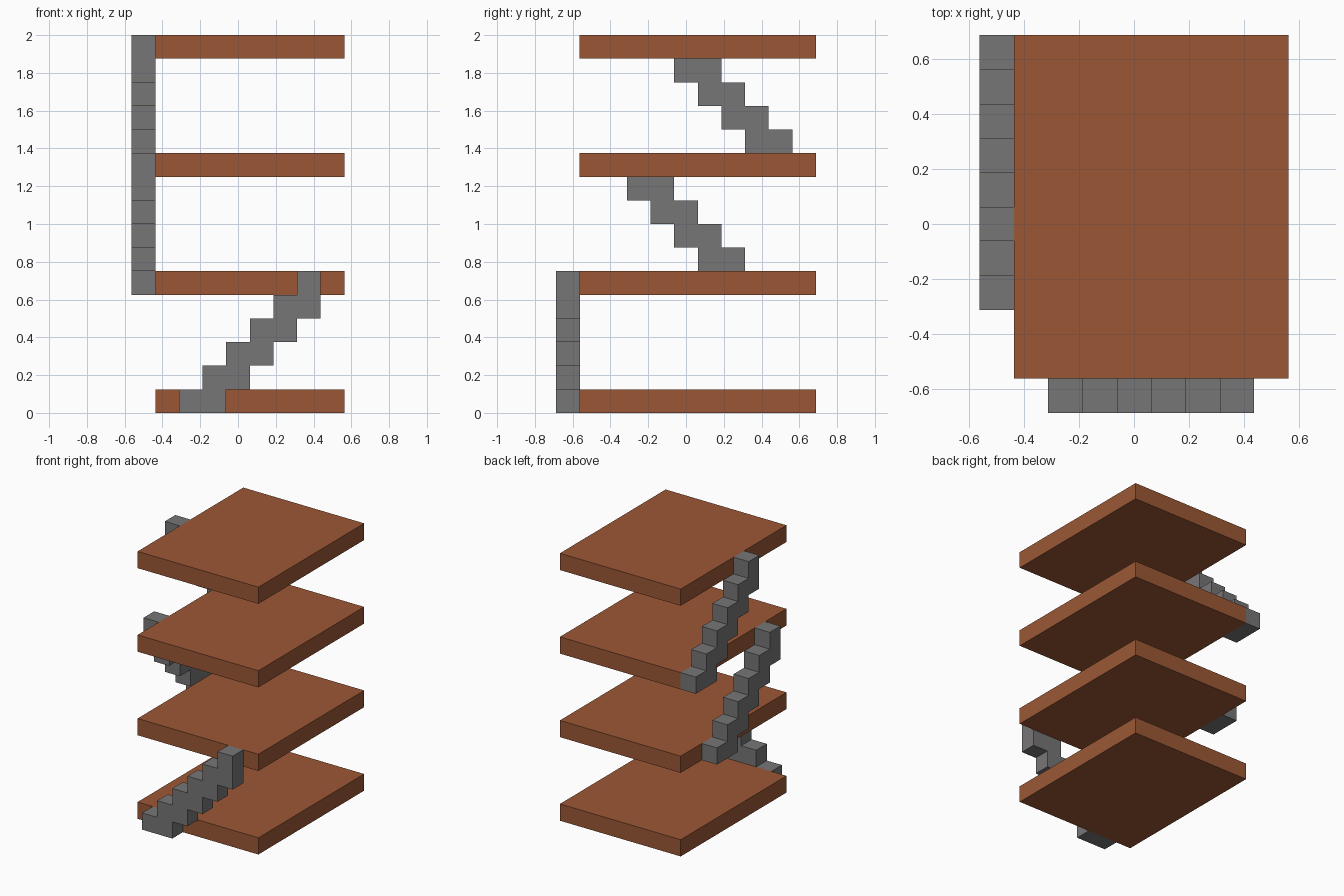
import bpy
import bmesh
from mathutils import Vector

cube = bpy.data.objects.get("Cube")
if cube:
    bpy.data.objects.remove(cube, do_unlink=True)

U = 0.125      # one block
STEPS = 6      # rises in each stair


def material(name, rgb):
    mat = bpy.data.materials.new(name)
    mat.use_nodes = True
    colour = (*rgb, 1.0)
    mat.diffuse_color = colour
    mat.node_tree.nodes["Principled BSDF"].inputs["Base Color"].default_value = colour
    return mat


brown = material("brown_clay", (0.33, 0.097, 0.036))
grey = material("grey_stone", (0.187, 0.182, 0.182))


def prism(name, outline, sweep, mat):
    """Extrude a flat outline along a vector into a solid object."""
    bm = bmesh.new()
    face = bm.faces.new([bm.verts.new(p) for p in outline])
    result = bmesh.ops.extrude_face_region(bm, geom=[face])
    moved = [g for g in result["geom"] if isinstance(g, bmesh.types.BMVert)]
    bmesh.ops.translate(bm, verts=moved, vec=sweep)
    bmesh.ops.recalc_face_normals(bm, faces=bm.faces)
    mesh = bpy.data.meshes.new(name)
    bm.to_mesh(mesh)
    bm.free()
    mesh.materials.append(mat)
    obj = bpy.data.objects.new(name, mesh)
    bpy.context.collection.objects.link(obj)
    return obj


def stair(name, start, run, sweep):
    """Stepped profile with a stepped underside, climbing along run."""
    steps = []
    for i in range(STEPS):
        steps += [(i, i), (i, i + 1)]
    steps.append((STEPS, STEPS))
    for i in reversed(range(STEPS - 1)):
        steps += [(i + 2, i + 1), (i + 2, i)] if i < STEPS - 2 else [(i + 2, i)]
    up = Vector((0, 0, U))
    outline = [Vector(start) + Vector(run) * U * a + up * b for a, b in steps]
    prism(name, outline, Vector(sweep) * U, grey)


# Four floor slabs
left, right, front, back = -0.4375, 0.5625, -0.5625, 0.6875
for i, level in enumerate(("ground", "first", "second", "top")):
    z = i * 5 * U
    corners = [(left, front, z), (right, front, z), (right, back, z), (left, back, z)]
    prism(level + "_floor", corners, Vector((0, 0, U)), brown)

# Front stair climbs towards +x, the two side stairs climb towards the front
stair("front_stair", (-0.3125, front, 0), (1, 0, 0), (0, -1, 0))
stair("lower_side_stair", (left, 0.4375, 5 * U), (0, -1, 0), (-1, 0, 0))
stair("upper_side_stair", (left, back, 10 * U), (0, -1, 0), (-1, 0, 0))
